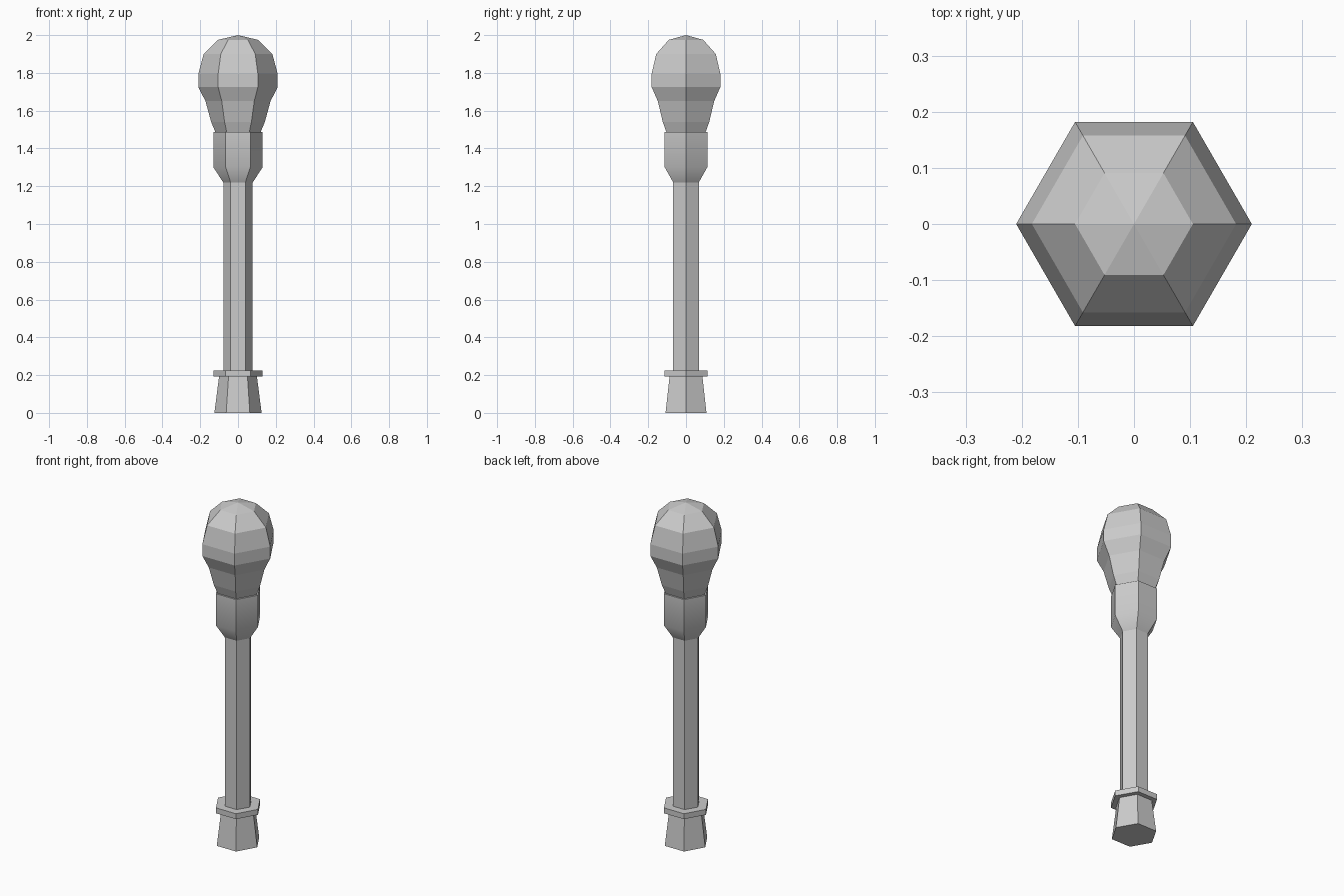
import bpy, bmesh, math

if "Cube" in bpy.data.objects:
    bpy.data.objects.remove(bpy.data.objects["Cube"])

SIDES = 6


def lathe(name, profile, smooth_angle=None):
    """Six-sided closed solid from (radius, height) pairs; radius 0 makes a tip."""
    bm = bmesh.new()
    rings = []
    for r, z in profile:
        if r == 0:
            rings.append([bm.verts.new((0, 0, z))])
        else:
            rings.append([bm.verts.new((r * math.cos(math.tau * i / SIDES),
                                        r * math.sin(math.tau * i / SIDES), z))
                          for i in range(SIDES)])
    for low, high in zip(rings, rings[1:]):
        for i in range(SIDES):
            j = (i + 1) % SIDES
            if len(high) == 1:
                bm.faces.new((low[i], low[j], high[0]))
            else:
                bm.faces.new((low[i], low[j], high[j], high[i]))
    for end in (rings[0], rings[-1]):
        if len(end) > 1:
            bm.faces.new(end)
    bmesh.ops.recalc_face_normals(bm, faces=bm.faces)
    mesh = bpy.data.meshes.new(name)
    bm.to_mesh(mesh)
    bm.free()
    obj = bpy.data.objects.new(name, mesh)
    bpy.context.collection.objects.link(obj)
    if smooth_angle:
        bpy.ops.object.select_all(action='DESELECT')
        obj.select_set(True)
        bpy.context.view_layer.objects.active = obj
        bpy.ops.object.shade_smooth_by_angle(angle=math.radians(smooth_angle))
    return obj


# Flared foot and the thin ring above it
lathe("foot", [(0.125, 0), (0.10, 0.195)])
lathe("foot_ring", [(0.13, 0.193), (0.13, 0.225)])

# Long handle
lathe("shaft", [(0.078, 0.225), (0.078, 1.22)])

# Cup that widens from the handle, softly shaded along its height
lathe("cup", [(0.078, 1.22), (0.13, 1.30), (0.13, 1.487)], smooth_angle=40)

# Bulbous faceted head
lathe("head", [(0.12, 1.487), (0.142, 1.54), (0.172, 1.65), (0.21, 1.725),
               (0.21, 1.795), (0.182, 1.90), (0.105, 1.975), (0, 2.0)])
